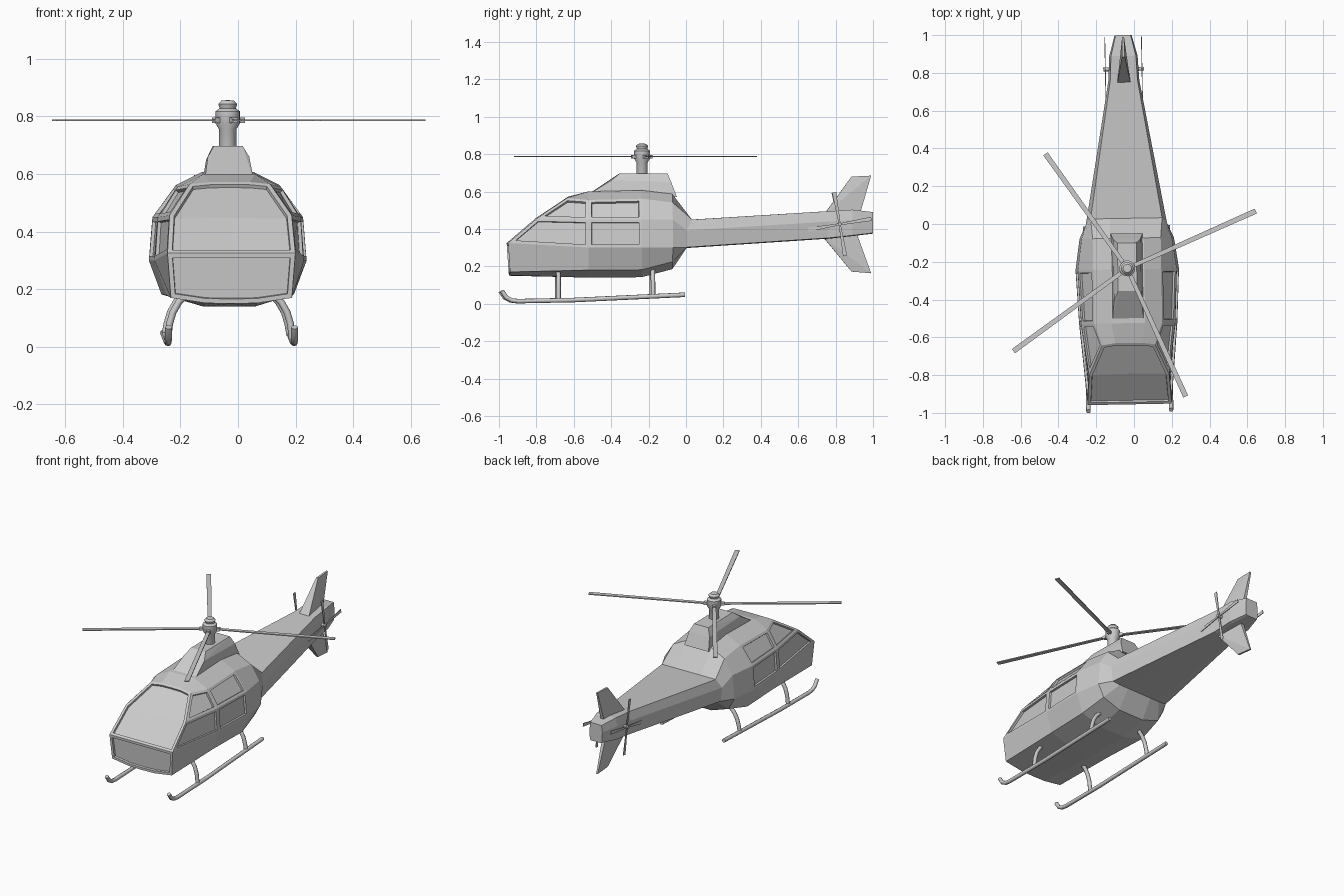
import bpy, bmesh, math
from mathutils import Matrix, Vector

if "Cube" in bpy.data.objects:
    bpy.data.objects.remove(bpy.data.objects["Cube"])

grey = bpy.data.materials.new("light grey")
grey.use_nodes = True
COLOUR = (0.6, 0.6, 0.6, 1)
grey.diffuse_color = COLOUR
grey.node_tree.nodes["Principled BSDF"].inputs["Base Color"].default_value = COLOUR

# The craft sits slightly turned and off-centre
PLACE = Matrix.Translation((-0.04, 0, 0)) @ Matrix.Rotation(0.018, 4, "Z")


def finish(name, bm, smooth=False, local=Matrix()):
    mesh = bpy.data.meshes.new(name)
    bm.to_mesh(mesh)
    bm.free()
    mesh.materials.append(grey)
    ob = bpy.data.objects.new(name, mesh)
    bpy.context.collection.objects.link(ob)
    ob.matrix_world = PLACE @ local
    if smooth:
        bpy.context.view_layer.objects.active = ob
        bpy.ops.object.select_all(action="DESELECT")
        ob.select_set(True)
        bpy.ops.object.shade_smooth_by_angle(angle=math.radians(35))
    return ob


def hull(name, points, local=Matrix()):
    bm = bmesh.new()
    for p in points:
        bm.verts.new(p)
    bmesh.ops.convex_hull(bm, input=bm.verts)
    bmesh.ops.dissolve_limit(bm, angle_limit=0.01, verts=bm.verts, edges=bm.edges)
    return finish(name, bm, local=local)


def tube(name, path, radius):
    curve = bpy.data.curves.new(name, "CURVE")
    curve.dimensions = "3D"
    curve.bevel_depth = radius
    curve.bevel_resolution = 2
    curve.use_fill_caps = True
    spline = curve.splines.new("POLY")
    spline.points.add(len(path) - 1)
    for point, co in zip(spline.points, path):
        point.co = (*co, 1)
    curve.materials.append(grey)
    ob = bpy.data.objects.new(name, curve)
    bpy.context.collection.objects.link(ob)
    ob.matrix_world = PLACE


# Half cross-sections: keel centre, keel, chine, waist, shoulder, roof, crown, crown centre
def cabin(y, w, low, top):
    half = [(0, low), (.09, low), (.84 * w, low + .04), (w, .3), (.955 * w, .45),
            (.18, top - .045), (.09, top), (0, top)]
    return [(x, y, z) for x, z in half]


def boom(y, w, low, top):
    mid = low + .62 * (top - low)
    half = [(0, low), (.4 * w, low), (.7 * w, low), (.95 * w, low + .004), (w, mid),
            (.88 * w, top), (.4 * w, top), (0, top)]
    return [(x, y + .03 * (z > mid) * (y < .1), z) for x, z in half]


nose = [(0, -.945, .15), (.09, -.945, .152), (.21, -.945, .17), (.222, -.955, .325),
        (.212, -.8, .457), (.14, -.64, .565), (.07, -.63, .572), (0, -.63, .573)]
rings = [nose, cabin(-.525, .26, .14, .6), cabin(-.24, .274, .142, .607),
         cabin(-.075, .25, .185, .587), boom(0, .215, .298, .45),
         boom(.76, .082, .348, .495), boom(.89, .075, .362, .503), boom(1, .045, .375, .49)]

# Fuselage: loft one half, recess the panes, then mirror
bm = bmesh.new()
grid = [[bm.verts.new(p) for p in ring] for ring in rings]
panes = []
for i in range(len(grid) - 1):
    for j in range(7):
        face = bm.faces.new((grid[i][j], grid[i + 1][j], grid[i + 1][j + 1], grid[i][j + 1]))
        if i < 2 and j in (3, 4):
            panes.append([face])
bm.faces.new(grid[-1])
n = grid[0]
waist_mid = bm.verts.new((0, -.955, .325))
brow_mid = bm.verts.new((0, -.8, .457))
panes.append([bm.faces.new((n[0], n[1], n[2], n[3], waist_mid))])
panes.append([bm.faces.new((waist_mid, n[3], n[4], brow_mid)),
              bm.faces.new((brow_mid, n[4], n[5], n[6], n[7]))])
bm.normal_update()
core = Vector((0, 0, .38))
if sum(f.normal.dot(f.calc_center_median() - core) for f in bm.faces) < 0:
    bmesh.ops.reverse_faces(bm, faces=bm.faces)
bm.normal_update()
for pane in panes:
    bmesh.ops.inset_region(bm, faces=pane, thickness=.016, use_even_offset=True)
    bmesh.ops.inset_region(bm, faces=pane, thickness=.002, depth=-.012)
body = finish("fuselage", bm)
mirror = body.modifiers.new("mirror", "MIRROR")
mirror.merge_threshold = .0005

# Engine cowl on the roof
cowl = []
for s in (-1, 1):
    cowl += [(s * .085, -.53, .58), (s * .085, -.05, .57), (s * .072, -.4, .66),
             (s * .072, -.08, .65), (s * .05, -.355, .697), (s * .05, -.1, .697)]
hull("engine_cowl", cowl)

# Rotor mast and hub, turned from a profile
HUB = Matrix.Translation((0, -.235, 0))
profile = [(0, .6), (.03, .6), (.03, .755), (.042, .775), (.042, .818), (.028, .828),
           (.033, .843), (.022, .855), (0, .857)]
bm = bmesh.new()
verts = [bm.verts.new((r, 0, z)) for r, z in profile]
edges = [bm.edges.new(pair) for pair in zip(verts, verts[1:])]
bmesh.ops.spin(bm, geom=verts + edges, axis=(0, 0, 1), cent=(0, 0, 0),
               angle=math.tau, steps=20, use_merge=True)
bmesh.ops.remove_doubles(bm, verts=bm.verts, dist=.0001)
bmesh.ops.recalc_face_normals(bm, faces=bm.faces)
finish("rotor_mast", bm, True, HUB)


def blade(name, r0, r1, w0, w1, thick, local):
    points = [(r, s * w, t * thick) for r, w in ((r0, w0), (r1, w1))
              for s in (-1, 1) for t in (-1, 1)]
    hull(name, points, local)


# Main rotor blades with root sleeves
for k, angle in enumerate((23, 124.5, 215, 293.5)):
    turn = HUB @ Matrix.Translation((0, 0, .787)) @ Matrix.Rotation(math.radians(angle), 4, "Z")
    blade(f"main_blade_{k + 1}", .03, .745, .011, .014, .003, turn)
    blade(f"blade_root_{k + 1}", .03, .06, .011, .011, .009, turn)

# Tail fins: thick leading root, thin tip
fins = {"upper_fin": [(.74, .48, .036), (.93, .48, .012), (.885, .68, .007), (.99, .685, .005)],
        "lower_fin": [(.73, .36, .036), (.91, .385, .012), (.885, .172, .007), (.99, .163, .005)]}
for name, corners in fins.items():
    hull(name, [(s * w, y, z) for y, z, w in corners for s in (-1, 1)])

for side, label in ((1, "left"), (-1, "right")):
    # Tail rotor on a short axle
    tube(f"{label}_tail_axle", [(side * .06, .82, .425), (side * .108, .82, .425)], .01)
    for k in range(4):
        turn = (Matrix.Translation((side * .097, .82, .425)) @ Matrix.Rotation(math.pi / 2, 4, "Y")
                @ Matrix.Rotation(math.pi / 2 * k + .17, 4, "Z"))
        blade(f"{label}_tail_blade_{k + 1}", 0, .172, .005, .011, .002, turn)
    # Landing skid with upturned toe, and its two bowed struts
    x = side * .219
    tube(f"{label}_skid", [(x, -.988, .068), (x, -.965, .034), (x, -.935, .018), (x, -.9, .014),
                           (x, -.6, .02), (x, -.01, .048)], .012)
    for y, foot, label2 in ((-.685, .02, "front"), (-.18, .04, "rear")):
        bow = [(.15, .185), (.178, .155), (.198, .12), (.21, .08), (.217, foot)]
        tube(f"{label}_{label2}_strut", [(side * a, y, z) for a, z in bow], .012)
